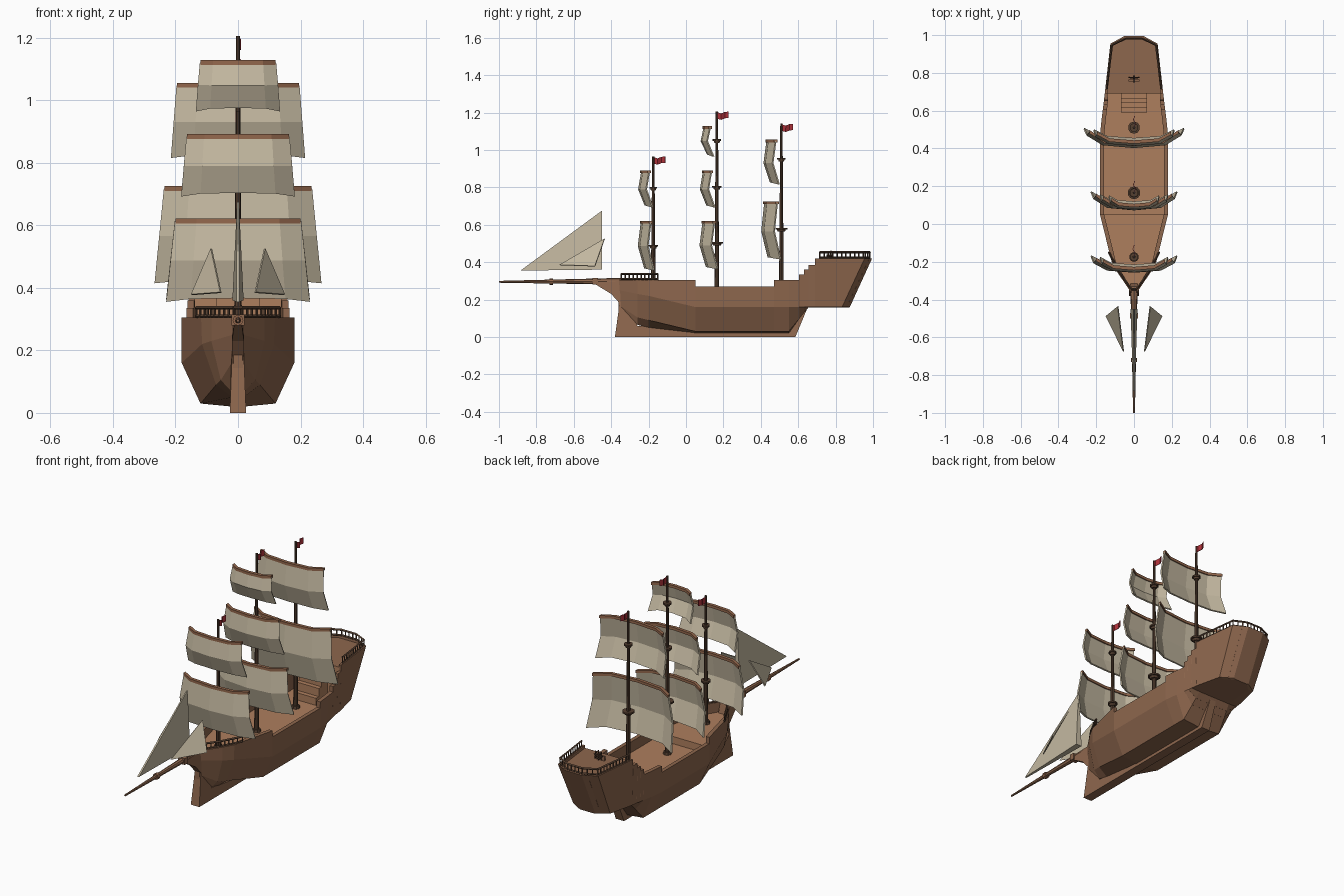
import bpy, bmesh, math
from mathutils import Vector

if "Cube" in bpy.data.objects:
    bpy.data.objects.remove(bpy.data.objects["Cube"])


def mat(name, r, g, b):
    m = bpy.data.materials.new(name)
    m.diffuse_color = (r, g, b, 1)
    m.use_nodes = True
    m.node_tree.nodes["Principled BSDF"].inputs["Base Color"].default_value = m.diffuse_color
    return m


HULL = mat("hull_wood", .27, .135, .075)
DECK = mat("deck_wood", .42, .21, .11)
DARK = mat("mast_wood", .09, .05, .03)
YARD = mat("yard_wood", .30, .14, .075)
SAIL = mat("canvas", .56, .49, .36)
RED = mat("flag_red", .40, .03, .04)


def make(name, verts, faces, *mats):
    me = bpy.data.meshes.new(name)
    me.from_pydata([tuple(v) for v in verts], [], faces)
    bm = bmesh.new()
    bm.from_mesh(me)
    bmesh.ops.recalc_face_normals(bm, faces=bm.faces)
    bm.to_mesh(me)
    bm.free()
    for m in mats:
        me.materials.append(m)
    ob = bpy.data.objects.new(name, me)
    bpy.context.collection.objects.link(ob)
    return ob


def rod(name, a, b, r1, r2, m, sides=8):
    a, b = Vector(a), Vector(b)
    bpy.ops.mesh.primitive_cone_add(vertices=sides, radius1=r1, radius2=r2, depth=(b - a).length,
                                    location=(a + b) / 2)
    ob = bpy.context.object
    ob.rotation_euler = (b - a).to_track_quat('Z', 'Y').to_euler()
    ob.name = name
    ob.data.materials.append(m)
    return ob


def box(name, x, y, z, m):
    bpy.ops.mesh.primitive_cube_add(size=1, location=(sum(x) / 2, sum(y) / 2, sum(z) / 2))
    ob = bpy.context.object
    ob.scale = (x[1] - x[0], y[1] - y[0], z[1] - z[0])
    ob.name = name
    ob.data.materials.append(m)
    return ob


# Hull sections: y, half width, chine x and z, bilge x and z
sections = [(-.36, .018, .016, .25, .014, .17), (-.26, .085, .085, .23, .055, .105),
            (-.20, .118, .115, .22, .07, .09), (.05, .18, .18, .16, .12, .03),
            (.47, .18, .18, .16, .12, .03), (.55, .172, .17, .16, .12, .03),
            (.655, .159, .153, .161, .10, .158), (.955, .125, .115, .161, .08, .158),
            (.995, .05, .05, .161, .04, .158)]
# Rail and deck heights, each starting at y
levels = [(-.36, .305, .25), (.05, .27, .21), (.47, .305, .21), (.605, .335, .21), (.63, .36, .21),
          (.655, .385, .21), (.69, .42, .405), (.98, .42, .42)]


def section_at(y):
    for a, b in zip(sections, sections[1:]):
        if y <= b[0]:
            t = (y - a[0]) / (b[0] - a[0])
            return [p + (q - p) * t for p, q in zip(a, b)]


rings = []
rail, deck = .305, .305
for y in sorted({s[0] for s in sections} | {l[0] for l in levels}):
    step = [l for l in levels if l[0] == y]
    for k in range(1 + len(step)):
        if k:
            rail, deck = step[0][1:]
        _, w, mx, mz, lx, lz = section_at(y)
        rake = -.12 if y > .9 else 0
        wi = max(w - (.022 if y < .69 else .014), .004)
        half = [(wi, y, deck), (wi, y, rail), (w, y, rail), (mx, y + rake, mz),
                (lx, y + rake, lz), (.018, y + rake, max(lz - .04, .02) if y < .6 else lz)]
        rings.append([(x, b + k * .0005, c) for x, b, c in half + [(-x, b, c) for x, b, c in reversed(half)]])
N = 12
faces, deck_faces = [], []
for s in range(len(rings) - 1):
    for i in range(N):
        j = (i + 1) % N
        if i == N - 1 and rings[s + 1][0][1] < .691:
            deck_faces.append(len(faces))
        faces.append((s * N + i, s * N + j, s * N + N + j, s * N + N + i))
faces += [tuple(range(N)), tuple(range((len(rings) - 1) * N, len(rings) * N))]
hull = make("hull", sum(rings, []), faces, HULL, DECK)
for f in deck_faces:
    hull.data.polygons[f].material_index = 1

# Keel and stem, slightly flared at the foot
prof = [(-.38, 0), (-.355, .18), (-.40, .23), (-.49, .285), (-.49, .305), (-.33, .305), (-.26, .06),
        (.05, .035), (.55, .035), (.65, .157), (.585, 0)]
n = len(prof)
kv = []
for s in (1, -1):
    kv += [(s * (.026 if z < .01 else .012 if y < -.45 else .019), y, z) for y, z in prof]
make("keel", kv, [tuple(range(n)), tuple(range(n, 2 * n))] +
     [(i, (i + 1) % n, n + (i + 1) % n, n + i) for i in range(n)], HULL)

# Bowsprit with collar
rod("bowsprit", (0, -.34, .298), (0, -1, .295), .018, .005, HULL)
rod("bowsprit_collar", (0, -.73, .296), (0, -.71, .296), .017, .017, YARD)
box("bowsprit_block", (-.02, .02), (-.50, -.47), (.28, .315), HULL)


# Railings following the deck outline
def railing(name, path, z0, z1):
    path = path + [(-x, y) for x, y in reversed(path)]
    for (x0, y0), (x1, y1) in zip(path, path[1:]):
        for z, r in ((z1, .006), (z0 + .006, .005)):
            rod(name + "_rail", (x0, y0, z), (x1, y1, z), r, r, DARK, 4)
        k = max(1, round(math.hypot(x1 - x0, y1 - y0) / .024))
        for i in range(k + 1):
            x, y = x0 + (x1 - x0) * i / k, y0 + (y1 - y0) * i / k
            rod(name + "_post", (x, y, z0), (x, y, z1), .004, .004, DARK, 4)


railing("stern", [(.146, .715), (.117, .948), (.045, .982)], .418, .453)
railing("bow", [(.133, -.15), (.107, -.20), (.075, -.26), (.014, -.345)], .303, .336)

# Stairs to the quarterdeck
for i in range(4):
    box("stair", (-.07, .07), (.59 + i * .025, .692), (.205, .25 + i * .045), DECK)

# Steering wheel
bpy.ops.mesh.primitive_torus_add(location=(0, .775, .435), rotation=(math.pi / 2, 0, 0), major_radius=.02,
                                 minor_radius=.004, major_segments=10, minor_segments=4)
bpy.context.object.name = "wheel_rim"
bpy.context.object.data.materials.append(DARK)
for i in range(4):
    c, s = math.cos(i * math.pi / 4) * .028, math.sin(i * math.pi / 4) * .028
    rod("wheel_spoke", (-c, .775, .435 - s), (c, .775, .435 + s), .003, .003, DARK, 4)
box("wheel_stand", (-.03, .03), (.755, .765), (.40, .43), HULL)
rod("wheel_axle", (0, .75, .435), (0, .785, .435), .006, .006, DARK, 6)

# Masts with foot, tops and flag
for name, y, top, base, discs in (("fore_mast", -.175, .965, .24, ((.795, .021), (.485, .026))),
                                  ("main_mast", .165, 1.205, .20, ((1.05, .023), (.80, .026), (.50, .034))),
                                  ("mizzen_mast", .51, 1.14, .20, ((.95, .023), (.575, .032)))):
    rod(name, (0, y, base), (0, y, top), .013, .006, DARK)
    rod(name + "_foot", (0, y, base), (0, y, base + .025), .024, .02, DARK)
    for z, r in discs:
        rod(name + "_top", (0, y, z - .001), (0, y, z + .008), r, r, DARK, 10)
        rod(name + "_top_support", (0, y, z - .012), (0, y, z), r * .6, r * .75, DARK, 10)
    fv = []
    for i, (dx, dz) in enumerate(((0, 0), (.006, -.006), (-.005, .002), (.003, .004))):
        yy = y + .003 + i * .02
        fv += [(dx, yy, top - .004 + dz), (dx, yy, top - .038 + dz)]
    flag = make(name + "_flag", fv, [(2 * i, 2 * i + 1, 2 * i + 3, 2 * i + 2) for i in range(3)], RED)
    flag.modifiers.new("thick", 'SOLIDIFY').thickness = .003


# Square sails: front y, sweep back, top z, fold z, bottom z, top and bottom half width
def square_sail(name, y, sweep, zt, zf, zb, wt, wb):
    v = []
    cols = ((-1, 1), (-.66, .22), (0, 0), (.66, .22), (1, 1))
    for z, w, dy in ((zt, wt, 0), (zf, (wt + wb) / 2, -.016), (zb, wb, .018)):
        v += [(c * w, y + dy + s * sweep, z - (.012 * s if z == zb else 0)) for c, s in cols]
    f = [(r * 5 + c, r * 5 + c + 1, r * 5 + c + 6, r * 5 + c + 5) for r in (0, 1) for c in range(4)]
    sail = make(name, v, f, SAIL)
    m = sail.modifiers.new("thick", 'SOLIDIFY')
    m.thickness, m.offset = .008, 0
    yv = [(x, py + dy, zt + dz) for dy, dz in ((-.009, -.007), (.009, -.007), (.009, .008), (-.009, .008))
          for x, py, _ in v[:5]]
    yf = [(k * 5 + c, k * 5 + c + 1, (k + 1) % 4 * 5 + c + 1, (k + 1) % 4 * 5 + c)
          for k in range(4) for c in range(4)]
    make(name + "_yard", yv, yf + [(0, 5, 10, 15), (4, 9, 14, 19)], YARD)


square_sail("fore_lower_sail", -.238, .05, .613, .487, .368, .20, .228)
square_sail("fore_upper_sail", -.236, .04, .883, .79, .705, .163, .18)
square_sail("main_lower_sail", .092, .06, .613, .49, .375, .20, .228)
square_sail("main_middle_sail", .094, .042, .883, .79, .705, .163, .18)
square_sail("main_upper_sail", .098, .032, 1.12, 1.048, .977, .12, .133)
square_sail("mizzen_lower_sail", .422, .066, .717, .565, .427, .235, .265)
square_sail("mizzen_upper_sail", .434, .046, 1.047, .93, .828, .195, .213)

# Jibs: wedge-shaped centre sail and a pair of small side sails
jv = [(s * x, y, z) for s in (1, -1) for x, y, z in
      ((.005, -.885, .355), (.003, -.45, .675), (.018, -.45, .36))]
make("centre_jib", jv, [(0, 1, 2), (3, 4, 5), (0, 1, 4, 3), (1, 2, 5, 4), (2, 0, 3, 5)], SAIL)
for s in (1, -1):
    jib = make("side_jib", [(s * .085, -.435, .525), (s * .148, -.487, .378), (s * .055, -.675, .385)],
               [(0, 1, 2)], SAIL)
    m = jib.modifiers.new("thick", 'SOLIDIFY')
    m.thickness, m.offset = .006, 0
